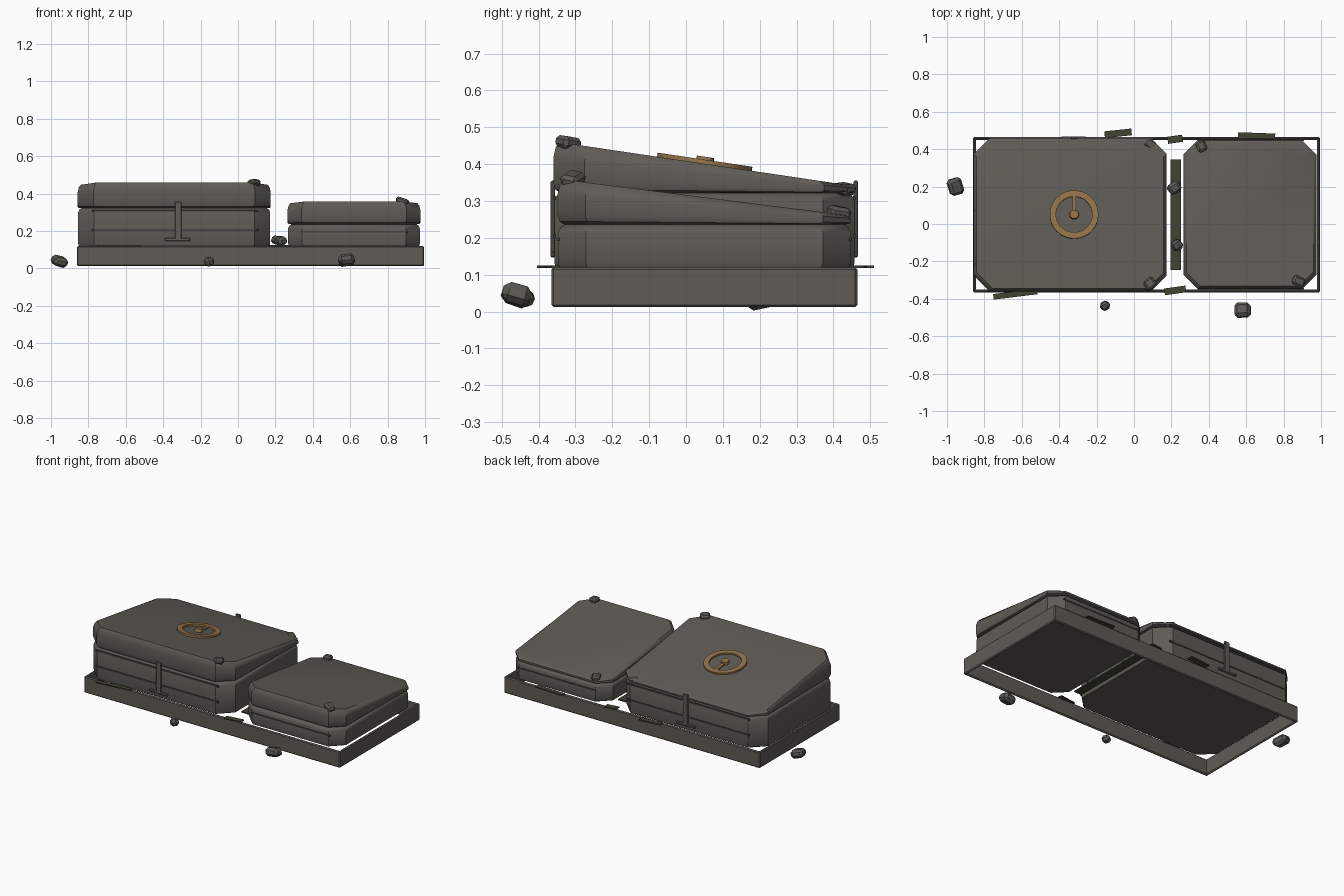
import bpy, bmesh, math, random
from mathutils import Matrix, Vector

if "Cube" in bpy.data.objects:
    bpy.data.objects.remove(bpy.data.objects["Cube"])

random.seed(4)


def material(name, rgb):
    m = bpy.data.materials.new(name)
    m.diffuse_color = (*rgb, 1)
    m.use_nodes = True
    m.node_tree.nodes["Principled BSDF"].inputs["Base Color"].default_value = m.diffuse_color
    return m


STONE = material("grey_stone", (0.115, 0.106, 0.092))
PEBBLE = material("rubble_stone", (0.105, 0.099, 0.088))
DARK = material("dark_stone", (0.06, 0.056, 0.05))
MOSS = material("dark_moss", (0.052, 0.058, 0.032))
BRASS = material("old_brass", (0.30, 0.175, 0.07))


def finish(bm, name, mat, smooth=True):
    bmesh.ops.recalc_face_normals(bm, faces=bm.faces)
    me = bpy.data.meshes.new(name)
    bm.to_mesh(me)
    bm.free()
    ob = bpy.data.objects.new(name, me)
    bpy.context.collection.objects.link(ob)
    me.materials.append(mat)
    if smooth:
        bpy.ops.object.select_all(action='DESELECT')
        ob.select_set(True)
        bpy.context.view_layer.objects.active = ob
        bpy.ops.object.shade_smooth_by_angle(angle=math.radians(35))
    return ob


def box(name, loc, size, mat, bevel=0.0, rot=(0, 0, 0)):
    bm = bmesh.new()
    bmesh.ops.create_cube(bm, size=1)
    bmesh.ops.scale(bm, vec=size, verts=bm.verts)
    if bevel:
        bmesh.ops.bevel(bm, geom=bm.edges[:], offset=bevel, segments=1, affect='EDGES')
    ob = finish(bm, name, mat, False)
    ob.location = loc
    ob.rotation_euler = rot
    return ob


def octagon(x0, x1, y0, y1, c):
    return [(x0 + c, y0), (x1 - c, y0), (x1, y0 + c), (x1, y1 - c),
            (x1 - c, y1), (x0 + c, y1), (x0, y1 - c), (x0, y0 + c)]


def stack(name, rect, cut, rings, mat):
    """Octagonal solid from (inset, height function of y) rings."""
    x0, x1, y0, y1 = rect
    bm = bmesh.new()
    loops = []
    for d, height in rings:
        pts = octagon(x0 + d, x1 - d, y0 + d, y1 - d, cut)
        loops.append([bm.verts.new((x, y, height(y))) for x, y in pts])
    for a, b in zip(loops, loops[1:]):
        for i in range(8):
            bm.faces.new((a[i], a[(i + 1) % 8], b[(i + 1) % 8], b[i]))
    bm.faces.new(loops[0])
    bm.faces.new(loops[-1])
    return finish(bm, name, mat)


def slab(name, rect, z0, z1, cut):
    flat = lambda z: (lambda y: z)
    stack(name, rect, cut, [(0.004, flat(z0)), (0, flat(z0 + 0.012)), (0, flat(z1 - 0.022)),
                            (0.006, flat(z1 - 0.008)), (0.018, flat(z1))], STONE)


def lid(name, rect, z0, front, back, cut):
    y0, y1 = rect[2:]
    top = lambda y: front + (back - front) * (y - y0) / (y1 - y0)
    part = lambda f: (lambda y: z0 + (top(y) - z0) * f)
    stack(name, rect, cut, [(0.018, part(0)), (0.005, part(0.07)), (0, part(0.2)),
                            (0, part(0.68)), (0.006, part(0.88)), (0.016, part(1))], STONE)
    return top


# Open base frame
box("frame_front", (0.067, -0.3575, 0.066), (1.855, 0.015, 0.108), STONE, 0.006)
box("frame_back", (0.067, 0.4575, 0.066), (1.855, 0.015, 0.108), STONE, 0.006)
for name, x in (("frame_left", -0.853), ("frame_right", 0.987)):
    box(name, (x, 0.05, 0.066), (0.015, 0.83, 0.108), STONE, 0.006)

# Two chests with wedge-shaped lids
slab("large_body", (-0.855, 0.172, -0.357, 0.457), 0.12, 0.322, 0.085)
large_top = lid("large_lid", (-0.857, 0.175, -0.36, 0.46), 0.322, 0.462, 0.34, 0.085)
slab("small_body", (0.268, 0.972, -0.347, 0.447), 0.12, 0.236, 0.075)
lid("small_lid", (0.265, 0.975, -0.348, 0.447), 0.236, 0.36, 0.26, 0.075)

# Trim strips, posts and post feet on front and back
for side, s in (("front", -1), ("back", 1)):
    yl, ys = 0.05 + s * 0.407, 0.05 + s * 0.397
    for i, z in enumerate((0.205, 0.308)):
        box(f"large_{side}_trim_{i}", (-0.335, yl, z), (0.89, 0.008, 0.01), DARK)
    box(f"small_{side}_trim", (0.625, ys, 0.195), (0.57, 0.008, 0.008), DARK)
    box(f"{side}_post", (-0.32, 0.05 + s * 0.411, 0.255), (0.036, 0.012, 0.2), STONE, 0.003)
    box(f"{side}_post_foot", (-0.323, 0.05 + s * 0.411, 0.155), (0.135, 0.012, 0.016), STONE, 0.003)

# Moss plates along the frame and between the chests
for i, (x, y, w, d, a) in enumerate(((-0.085, 0.485, 0.145, 0.036, 6), (0.655, 0.472, 0.2, 0.03, -2),
                                     (-0.635, -0.375, 0.235, 0.03, 7), (0.22, 0.453, 0.08, 0.038, 8),
                                     (0.22, -0.355, 0.115, 0.036, 8))):
    box(f"moss_plate_{i}", (x, y, 0.122), (w, d, 0.007), MOSS, 0, (0, 0, math.radians(a)))
box("moss_strip", (0.223, 0.05, 0.122), (0.055, 0.59, 0.008), MOSS)

# Brass dial lying on the large lid
tilt = Matrix.Translation((-0.32, 0.05, large_top(0.05))) @ Matrix.Rotation(
    math.atan2(large_top(1) - large_top(0), 1), 4, 'X')
bm = bmesh.new()
profile = [(0.097, -0.004), (0.097, 0.011), (0.13, 0.011), (0.13, -0.004)]
n = 40
rings = [[bm.verts.new((r * math.cos(t), r * math.sin(t), z)) for r, z in profile]
         for t in (2 * math.pi * k / n for k in range(n))]
for k in range(n):
    a, b = rings[k], rings[(k + 1) % n]
    for i in range(4):
        j = (i + 1) % 4
        bm.faces.new((a[i], b[i], b[j], a[j]))
finish(bm, "dial_ring", BRASS).matrix_world = tilt
bm = bmesh.new()
bmesh.ops.create_cone(bm, cap_ends=True, segments=20, radius1=0.026, radius2=0.023, depth=0.024)
bmesh.ops.translate(bm, vec=(0, 0, 0.007), verts=bm.verts)
finish(bm, "dial_hub", BRASS).matrix_world = tilt
hand = box("dial_hand", (0, 0, 0), (0.018, 0.1, 0.013), BRASS)
hand.matrix_world = tilt @ Matrix.Translation((0, 0.052, 0.004))

# Loose rubble: position, size, tilt and turn in degrees
rubble = (((-0.955, 0.2, 0.038), (0.075, 0.09, 0.05), (14, 15, 20)),
          ((-0.155, -0.437, 0.036), (0.05, 0.046, 0.044), (10, -12, 30)),
          ((0.58, -0.46, 0.045), (0.085, 0.078, 0.054), (-16, -6, 3)),
          ((0.085, 0.428, 0.332), (0.058, 0.05, 0.03), (-8, 5, -35)),
          ((0.085, -0.32, 0.458), (0.058, 0.058, 0.034), (-8, 5, 35)),
          ((0.36, 0.415, 0.268), (0.05, 0.058, 0.034), (-10, 8, 20)),
          ((0.88, -0.307, 0.359), (0.066, 0.05, 0.032), (-10, 16, -25)),
          ((0.215, 0.193, 0.15), (0.066, 0.06, 0.045), (8, 10, 35)),
          ((0.23, -0.113, 0.148), (0.054, 0.056, 0.045), (6, -8, 35)))
for i, (loc, size, rot) in enumerate(rubble):
    ob = box(f"rubble_{i}", loc, size, PEBBLE, min(size) * 0.3, [math.radians(a) for a in rot])
    for v in ob.data.vertices:
        v.co *= random.uniform(0.96, 1.06)
